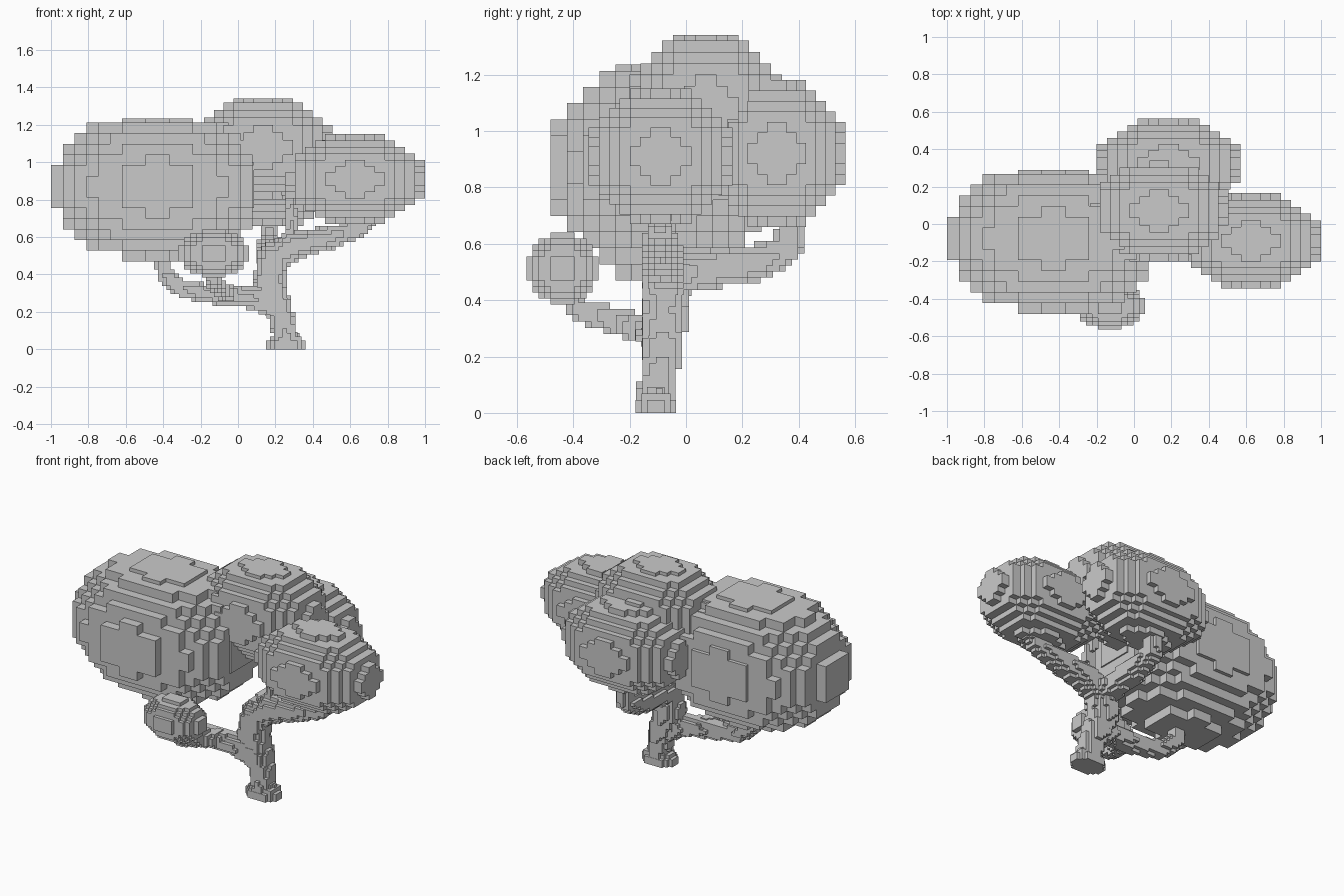
import bpy
import bmesh
from itertools import product
from mathutils import Vector

cube = bpy.data.objects.get("Cube")
if cube:
    bpy.data.objects.remove(cube)

# Single stone grey for the whole tree
grey = bpy.data.materials.new("stone_grey")
grey.use_nodes = True
grey.diffuse_color = (0.59, 0.59, 0.59, 1)
shader = next(n for n in grey.node_tree.nodes if n.type == "BSDF_PRINCIPLED")
shader.inputs["Base Color"].default_value = grey.diffuse_color


def voxel_object(name, lo, hi, counts, inside, limit):
    """Blocky skin around every grid cell whose centre passes the test."""
    lo, hi = Vector(lo), Vector(hi)
    step = Vector([(hi[a] - lo[a]) / counts[a] for a in range(3)])

    def point(index):
        return Vector([lo[a] + index[a] * step[a] for a in range(3)])

    cells = {c for c in product(*(range(n) for n in counts))
             if inside(point([i + 0.5 for i in c]))}
    bm = bmesh.new()
    verts = {}

    def corner(index):
        if index not in verts:
            verts[index] = bm.verts.new(map(min, point(index), limit))
        return verts[index]

    for cell in cells:
        for axis, side in product(range(3), (0, 1)):
            neighbour = list(cell)
            neighbour[axis] += 2 * side - 1
            if tuple(neighbour) in cells:
                continue
            u, v = (axis + 1) % 3, (axis + 2) % 3
            loop = []
            for du, dv in ((0, 0), (1, 0), (1, 1), (0, 1)):
                index = list(cell)
                index[axis] += side
                index[u] += du
                index[v] += dv
                loop.append(corner(tuple(index)))
            bm.faces.new(loop if side else loop[::-1])
    mesh = bpy.data.meshes.new(name)
    bm.to_mesh(mesh)
    bm.free()
    mesh.materials.append(grey)
    obj = bpy.data.objects.new(name, mesh)
    bpy.context.collection.objects.link(obj)


def foliage(name, lo, hi, counts=(14, 14, 14), limit=None):
    """Blocky ellipsoid that fills the given box, trimmed flat at the limit."""
    centre = (Vector(lo) + Vector(hi)) / 2
    radius = (Vector(hi) - Vector(lo)) / 2

    def inside(p):
        return sum(((p[a] - centre[a]) / radius[a]) ** 2 for a in range(3)) < 1

    voxel_object(name, lo, hi, counts, inside, limit or hi)


def limb(name, path, size=0.022):
    """Blocky tapered tube along (x, y, z, radius) points."""
    ends = [(Vector(p[:3]), p[3]) for p in path]
    lo = [min(p[a] - r for p, r in ends) for a in range(3)]
    hi = [max(p[a] + r for p, r in ends) for a in range(3)]
    lo[2] = max(lo[2], 0)
    counts = [max(1, round((hi[a] - lo[a]) / size)) for a in range(3)]

    def inside(p):
        for (a, ra), (b, rb) in zip(ends, ends[1:]):
            d = b - a
            t = min(1, max(0, (p - a).dot(d) / d.length_squared))
            if (p - a - d * t).length < ra + (rb - ra) * t:
                return True
        return False

    voxel_object(name, lo, hi, counts, inside, hi)


# Leaf masses
foliage("large_right_foliage", (-1.0, -0.48, 0.47), (0.14, 0.325, 1.27),
        (18, 14, 14), (0.085, 0.29, 1.235))
foliage("top_foliage", (-0.235, -0.2, 0.80), (0.505, 0.34, 1.36),
        limit=(0.505, 0.34, 1.34))
foliage("left_foliage", (0.25, -0.345, 0.67), (1.0, 0.165, 1.15))
foliage("back_foliage", (-0.2, 0.08, 0.66), (0.57, 0.565, 1.18))
foliage("small_front_foliage", (-0.32, -0.565, 0.385), (0.06, -0.31, 0.64),
        (12, 12, 12))

# Trunk and branches
limb("trunk", [(0.26, -0.107, 0, 0.07), (0.25, -0.1, 0.1, 0.066),
               (0.22, -0.085, 0.22, 0.073), (0.165, -0.078, 0.36, 0.085),
               (0.19, -0.075, 0.49, 0.085)])
limb("root_flare", [(0.222, -0.107, 0.01, 0.072), (0.288, -0.107, 0.02, 0.072)])
limb("left_branch", [(0.19, -0.07, 0.48, 0.083), (0.3, -0.08, 0.553, 0.076),
                     (0.5, -0.09, 0.6, 0.062), (0.66, -0.09, 0.65, 0.048),
                     (0.72, -0.09, 0.73, 0.04)])
limb("top_branch", [(0.26, -0.08, 0.56, 0.05), (0.29, -0.07, 0.65, 0.032),
                    (0.27, -0.02, 0.86, 0.03)])
limb("back_branch", [(0.18, -0.04, 0.49, 0.075), (0.17, 0.1, 0.51, 0.068),
                     (0.165, 0.25, 0.53, 0.065), (0.165, 0.355, 0.58, 0.055),
                     (0.165, 0.38, 0.72, 0.04)])
limb("right_branch", [(0.19, -0.09, 0.24, 0.075), (0.08, -0.11, 0.275, 0.06),
                      (-0.12, -0.13, 0.29, 0.05), (-0.3, -0.12, 0.325, 0.048),
                      (-0.39, -0.1, 0.4, 0.045), (-0.41, -0.09, 0.54, 0.04)])
limb("front_branch", [(-0.03, -0.12, 0.285, 0.05), (-0.1, -0.24, 0.325, 0.048),
                      (-0.13, -0.37, 0.36, 0.04), (-0.13, -0.43, 0.44, 0.04)])
